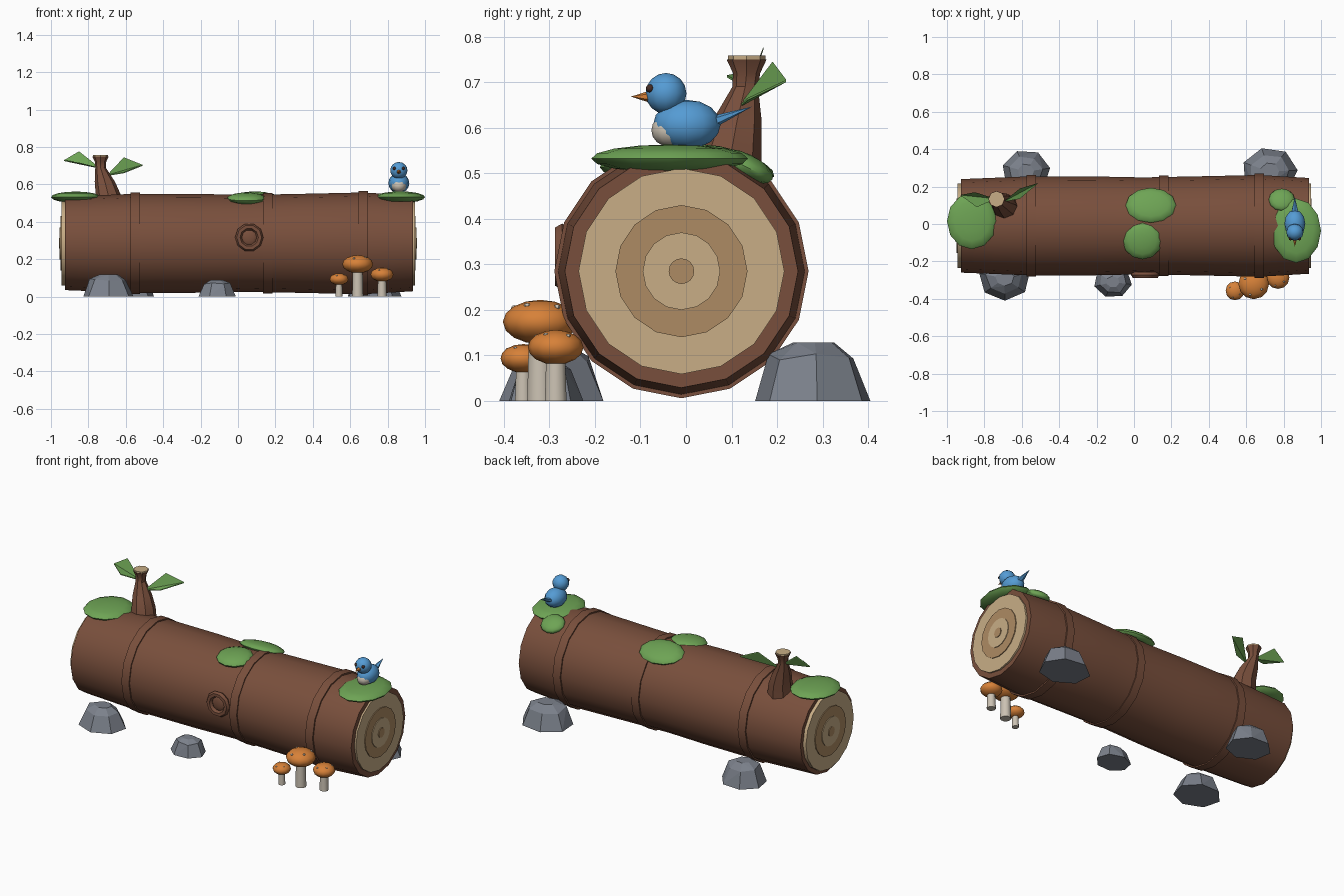
import bpy, bmesh, math, random
from mathutils import Vector, Matrix, Euler

if "Cube" in bpy.data.objects:
    bpy.data.objects.remove(bpy.data.objects["Cube"])

random.seed(4)


def material(name, rgb):
    m = bpy.data.materials.new(name)
    m.diffuse_color = (*rgb, 1)
    m.use_nodes = True
    m.node_tree.nodes["Principled BSDF"].inputs["Base Color"].default_value = m.diffuse_color
    return m


BARK = material("bark brown", (0.19, 0.078, 0.045))
WOOD = material("pale wood", (0.58, 0.42, 0.24))
RING = material("growth ring tan", (0.42, 0.26, 0.125))
MOSS = material("moss green", (0.155, 0.37, 0.09))
BLUE = material("bird blue", (0.09, 0.33, 0.66))
ORANGE = material("mushroom orange", (0.68, 0.22, 0.04))
CREAM = material("cream", (0.60, 0.54, 0.45))
STONE = material("stone grey", (0.20, 0.22, 0.26))
DARK = material("dark eye", (0.06, 0.025, 0.018))


def finish(name, bm, mat, smooth=None):
    bmesh.ops.recalc_face_normals(bm, faces=bm.faces)
    me = bpy.data.meshes.new(name)
    bm.to_mesh(me)
    bm.free()
    ob = bpy.data.objects.new(name, me)
    bpy.context.collection.objects.link(ob)
    me.materials.append(mat)
    if smooth:
        bpy.ops.object.select_all(action='DESELECT')
        ob.select_set(True)
        bpy.context.view_layer.objects.active = ob
        bpy.ops.object.shade_smooth_by_angle(angle=math.radians(smooth))
    return ob


def loft(name, stations, mat, sides, axis='Z', smooth=35):
    """Closed skin through round sections (x, y, z, radius) along an axis."""
    bm = bmesh.new()
    rings = []
    for x, y, z, r in stations:
        ring = []
        for i in range(sides):
            a = 2 * math.pi * i / sides
            c, s = r * math.cos(a), r * math.sin(a)
            p = (x, y + c, z + s) if axis == 'X' else (x + c, y + s, z)
            ring.append(bm.verts.new(p))
        rings.append(ring)
    for a, b in zip(rings, rings[1:]):
        for i in range(sides):
            j = (i + 1) % sides
            bm.faces.new((a[i], a[j], b[j], b[i]))
    bm.faces.new(rings[0])
    bm.faces.new(rings[-1])
    return finish(name, bm, mat, smooth)


def ellipsoid(name, loc, size, mat, rot=(0, 0, 0), seg=12, rings=8):
    bm = bmesh.new()
    bmesh.ops.create_uvsphere(bm, u_segments=seg, v_segments=rings, radius=1)
    bm.transform(Matrix.LocRotScale(Vector(loc), Euler(rot), Vector(size)))
    return finish(name, bm, mat, 50)


# Log trunk with slight waist
CY, CZ = -0.01, 0.285
loft("log_bark", [(x, CY, CZ, r) for x, r in
     ((-0.925, 0.250), (-0.55, 0.265), (-0.2, 0.264), (0.05, 0.259),
      (0.35, 0.265), (0.67, 0.272), (0.935, 0.256))], BARK, 16, 'X')

# Raised bark bands
for i, (x, r) in enumerate(((-0.55, 0.272), (0.16, 0.268), (0.67, 0.279))):
    loft(f"bark_band_{i}", [(x - 0.025, CY, CZ, r), (x + 0.025, CY, CZ, r)], BARK, 16, 'X')

# Cut ends with stacked growth rings
for side, name in ((1, "right"), (-1, "left")):
    for i, (r, d, mat) in enumerate(((0.226, 0.945, WOOD), (0.145, 0.950, RING),
                                     (0.085, 0.954, WOOD), (0.028, 0.958, RING))):
        loft(f"{name}_cut_ring_{i}", [(side * 0.90, CY, CZ, r), (side * d, CY, CZ, r)],
             mat, 16, 'X')

# Knot on the front: ring plus centre
bm = bmesh.new()
N, M = 10, 6
grid = []
for i in range(N):
    a = 2 * math.pi * i / N
    grid.append([bm.verts.new((0.06 + (0.058 + 0.018 * math.cos(b)) * math.cos(a),
                               -0.272 + 0.018 * math.sin(b),
                               0.317 + (0.058 + 0.018 * math.cos(b)) * math.sin(a)))
                 for b in (2 * math.pi * k / M for k in range(M))])
for i in range(N):
    for k in range(M):
        n, m = (i + 1) % N, (k + 1) % M
        bm.faces.new((grid[i][k], grid[n][k], grid[n][m], grid[i][m]))
finish("knot_ring", bm, BARK, 35)
ellipsoid("knot_centre", (0.06, -0.262, 0.317), (0.045, 0.014, 0.045), BARK)

# Branch stub with flared, cut top
loft("branch_stub", [(-0.69, 0.09, 0.47, 0.075), (-0.695, 0.10, 0.55, 0.066),
     (-0.712, 0.112, 0.615, 0.054), (-0.735, 0.13, 0.69, 0.028),
     (-0.735, 0.133, 0.72, 0.030), (-0.735, 0.133, 0.75, 0.044)], BARK, 8)
loft("branch_cut", [(-0.735, 0.133, 0.745, 0.041), (-0.735, 0.133, 0.758, 0.041)], WOOD, 8)

# Folded leaves: base, side, tip, side
for name, pts in (
    ("right_leaf", ((-0.70, 0.118, 0.65), (-0.61, 0.19, 0.745),
                    (-0.51, 0.22, 0.705), (-0.61, 0.135, 0.665))),
    ("left_leaf", ((-0.74, 0.135, 0.69), (-0.85, 0.17, 0.777),
                   (-0.93, 0.155, 0.73), (-0.84, 0.09, 0.715))),
):
    bm = bmesh.new()
    top = [bm.verts.new(p) for p in pts]
    low = [bm.verts.new(Vector(p) - Vector((0, 0, 0.005))) for p in pts]
    for a, b, c in ((0, 1, 2), (0, 2, 3)):
        bm.faces.new((top[a], top[b], top[c]))
        bm.faces.new((low[c], low[b], low[a]))
    for i in range(4):
        j = (i + 1) % 4
        bm.faces.new((top[i], low[i], low[j], top[j]))
    finish(name, bm, MOSS)

# Moss pads, (x, y, z), (half sizes), tilt
for i, (loc, size, tilt) in enumerate((
    ((-0.867, 0.015, 0.532), (0.133, 0.150, 0.030), 0),
    ((0.867, -0.036, 0.532), (0.133, 0.172, 0.031), 0),
    ((0.045, -0.090, 0.525), (0.105, 0.100, 0.030), 0.12),
    ((0.090, 0.100, 0.522), (0.135, 0.098, 0.030), -0.30),
    ((0.790, 0.130, 0.515), (0.070, 0.066, 0.028), -0.45),
)):
    ellipsoid(f"moss_{i}", loc, size, MOSS, (tilt, 0, 0), 12, 8)

# Bird
BX = 0.86
ellipsoid("bird_body", (BX, 0.002, 0.607), (0.056, 0.074, 0.054), BLUE)
ellipsoid("bird_belly", (BX, -0.036, 0.594), (0.040, 0.040, 0.036), CREAM)
ellipsoid("bird_head", (BX, -0.044, 0.675), (0.046, 0.045, 0.045), BLUE)
for s, n in ((-1, "left"), (1, "right")):
    ellipsoid(f"bird_{n}_eye", (BX + s * 0.024, -0.079, 0.686), (0.009, 0.009, 0.009), DARK,
              seg=8, rings=6)
for name, base, tip, r, flat, mat in (
    ("bird_beak", (BX, -0.080, 0.668), (BX, -0.121, 0.668), 0.013, 1, ORANGE),
    ("bird_tail", (BX, 0.060, 0.613), (BX, 0.145, 0.646), 0.022, 0.6, BLUE),
):
    b, t = Vector(base), Vector(tip)
    bm = bmesh.new()
    bmesh.ops.create_cone(bm, cap_ends=True, segments=6, radius1=r, radius2=0,
                          depth=(t - b).length)
    bm.transform(Matrix.LocRotScale((b + t) / 2, (t - b).to_track_quat('Z', 'Y'), None)
                 @ Matrix.Diagonal((1, flat, 1, 1)))
    finish(name, bm, mat)

# Mushrooms: x, y, cap radius, cap bottom, cap top, stem radius
for i, (x, y, r, lo, hi, sr) in enumerate((
    (0.64, -0.32, 0.082, 0.125, 0.222, 0.030),
    (0.77, -0.286, 0.061, 0.080, 0.156, 0.025),
    (0.54, -0.357, 0.050, 0.062, 0.125, 0.019),
)):
    mid, h = (lo + hi) / 2, (hi - lo) / 2
    loft(f"mushroom_stem_{i}", [(x, y, 0, sr), (x, y, mid, sr * 0.85)], CREAM, 10, smooth=40)
    ellipsoid(f"mushroom_cap_{i}", (x, y, mid), (r, r, h), ORANGE)
    for k, (a, e) in enumerate(((-1.9, 0.75), (-0.6, 0.9), (0.7, 0.8), (2.6, 0.85))):
        p = (x + r * math.cos(e) * math.cos(a), y + r * math.cos(e) * math.sin(a),
             mid + h * math.sin(e) - 0.002)
        ellipsoid(f"mushroom_{i}_spot_{k}", p, (r * 0.09, r * 0.09, r * 0.07), CREAM, seg=6, rings=4)

# Rocks: x, y, half width, half depth, height
for i, (x, y, rx, ry, h) in enumerate((
    (-0.692, -0.290, 0.138, 0.120, 0.118), (-0.113, -0.310, 0.103, 0.085, 0.088),
    (-0.577, 0.280, 0.130, 0.118, 0.125), (0.725, 0.280, 0.150, 0.130, 0.128),
)):
    bm = bmesh.new()
    turn = random.uniform(0, 1)
    for scale, z in ((1.0, 0), (0.72, 0.78), (0.35, 1.0)):
        for k in range(7):
            a = turn + 2 * math.pi * k / 7
            q = scale * (1 if z == 0 else random.uniform(0.92, 1.08))
            bm.verts.new((x + rx * q * math.cos(a), y + ry * q * math.sin(a),
                          h * z * (random.uniform(0.9, 1.08) if 0 < z < 1 else 1)))
    hull = bmesh.ops.convex_hull(bm, input=bm.verts)
    bmesh.ops.delete(bm, geom=[v for v in bm.verts if not v.link_faces], context='VERTS')
    bmesh.ops.dissolve_limit(bm, angle_limit=0.1, verts=bm.verts, edges=bm.edges)
    finish(f"rock_{i}", bm, STONE)
